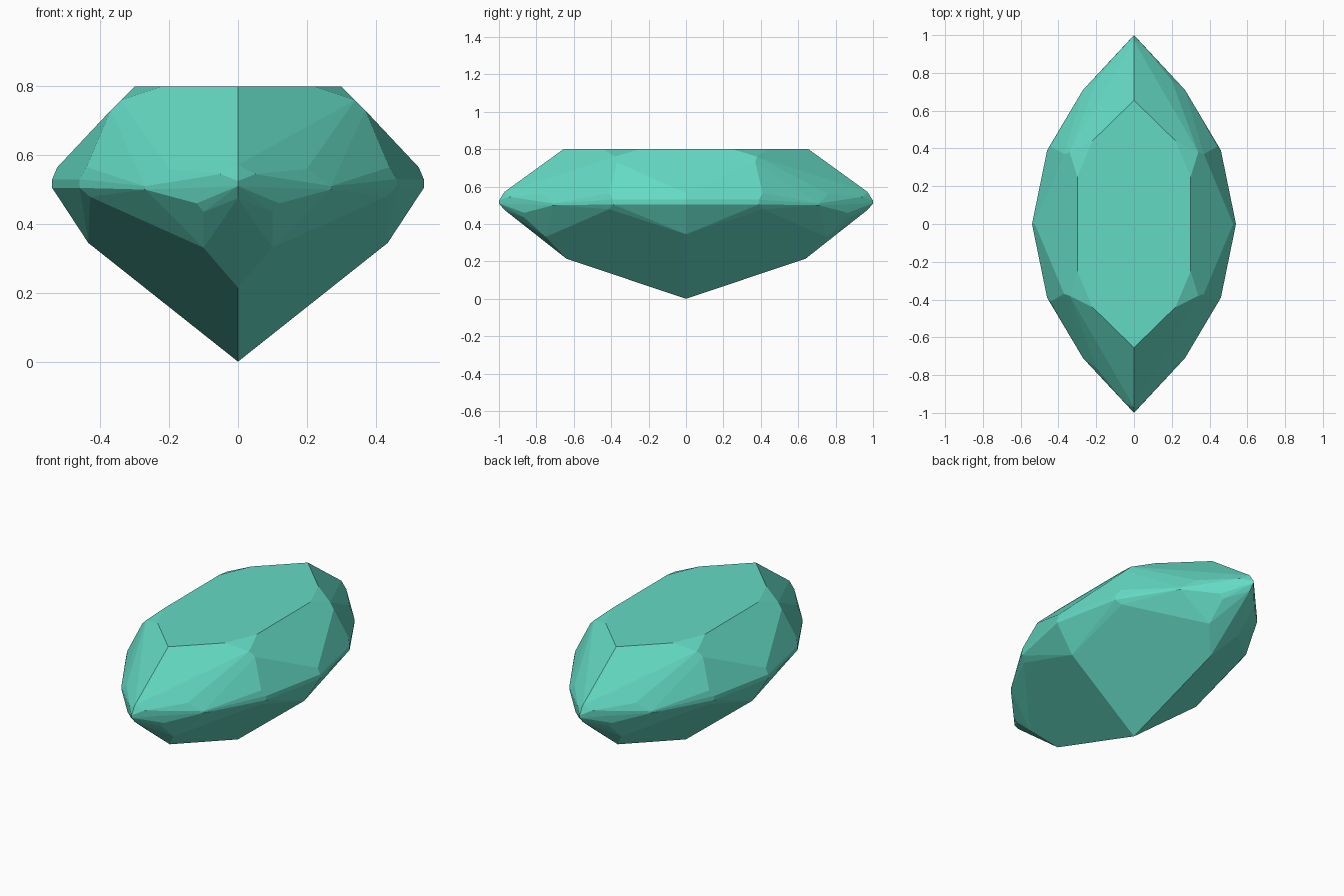
import bpy, bmesh, math

if "Cube" in bpy.data.objects:
    bpy.data.objects.remove(bpy.data.objects["Cube"])

# Facet corners for one quarter of the stone; the rest is mirrored
table = [(0, .655, .80), (.22, .44, .80), (.30, .25, .80)]
crown = [(.34, .38, .76), (.37, .37, .73), (.44, .41, .565), (.525, 0, .565),
         (.20, .76, .56), (.05, .945, .545), (0, .97, .572)]
girdle = [(.54, 0, .53), (.46, .39, .53), (.27, .71, .51), (0, 1, .525),
          (.54, 0, .505), (.46, .39, .505), (.27, .71, .50), (0, 1, .51)]
pavilion = [(.435, 0, .345), (.43, .41, .479), (.10, .75, .331), (0, .64, .215),
            (.12, .865, .46), (.10, .865, .435), (0, .97, .475), (0, 0, 0)]

corners = {(sx * x + 0.0, sy * y + 0.0, z)
           for x, y, z in table + crown + girdle + pavilion
           for sx in (1, -1) for sy in (1, -1)}

# Wrap the corners in a convex faceted shell
bm = bmesh.new()
for c in sorted(corners):
    bm.verts.new(c)
bmesh.ops.convex_hull(bm, input=bm.verts[:])
loose = [v for v in bm.verts if not v.link_faces]
bmesh.ops.delete(bm, geom=loose, context='VERTS')

# Join nearly coplanar triangles into flat facets
bmesh.ops.dissolve_limit(bm, angle_limit=math.radians(3),
                         verts=bm.verts[:], edges=bm.edges[:])
bmesh.ops.recalc_face_normals(bm, faces=bm.faces[:])

mesh = bpy.data.meshes.new("gemstone")
bm.to_mesh(mesh)
bm.free()
gem = bpy.data.objects.new("gemstone", mesh)
bpy.context.collection.objects.link(gem)

# Single sea green colour
mat = bpy.data.materials.new("sea_green")
mat.diffuse_color = (.127, .70, .55, 1)
mat.use_nodes = True
mat.node_tree.nodes["Principled BSDF"].inputs["Base Color"].default_value = mat.diffuse_color
mesh.materials.append(mat)
